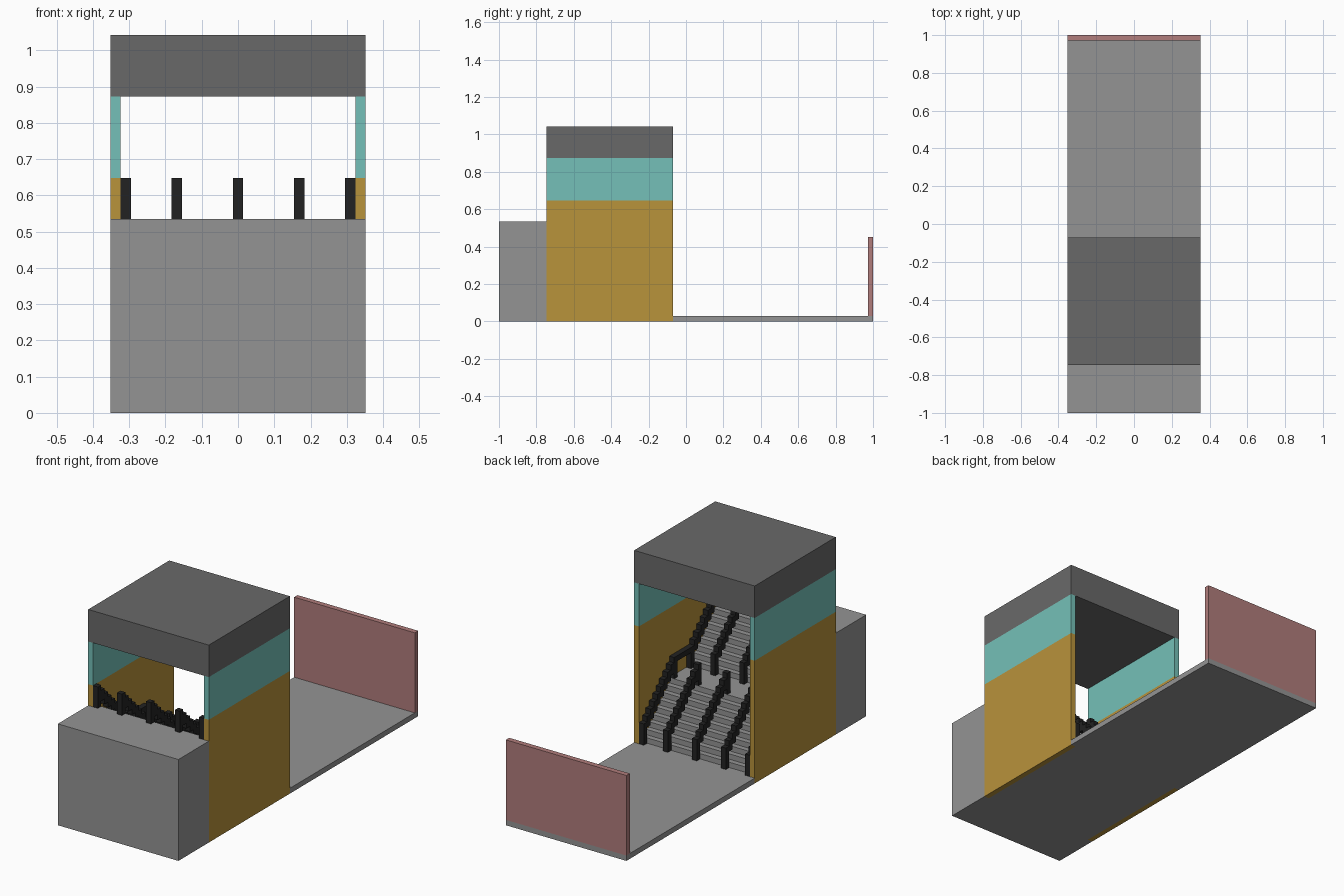
import bpy, bmesh

cube = bpy.data.objects.get("Cube")
if cube:
    bpy.data.objects.remove(cube, do_unlink=True)

U = 2 / 71            # one grid unit: the model is 25 x 71 x 37 units


def linear(c):
    c /= 255
    return c / 12.92 if c <= 0.04045 else ((c + 0.055) / 1.055) ** 2.4


def material(name, *rgb):
    m = bpy.data.materials.new(name)
    m.use_nodes = True
    col = [linear(c) for c in rgb] + [1.0]
    m.diffuse_color = col
    m.node_tree.nodes["Principled BSDF"].inputs["Base Color"].default_value = col
    return m


STONE = material("stone grey", 148, 148, 148)
ROOF = material("dark grey", 105, 105, 105)
TEAL = material("teal", 117, 192, 184)
GOLD = material("ochre", 185, 147, 59)
RED = material("dusty red", 177, 125, 124)
BLACK = material("black", 34, 34, 34)


def extrude_profile(name, outline, x0, x1, mat):
    """Extrude a side outline of (y, z) grid points from x0 to x1."""
    bm = bmesh.new()
    pt = lambda x, y, z: ((x - 12.5) * U, y * U - 1, z * U)
    face = bm.faces.new([bm.verts.new(pt(x0, y, z)) for y, z in outline])
    ext = bmesh.ops.extrude_face_region(bm, geom=[face])
    moved = [g for g in ext["geom"] if isinstance(g, bmesh.types.BMVert)]
    bmesh.ops.translate(bm, verts=moved, vec=((x1 - x0) * U, 0, 0))
    bmesh.ops.recalc_face_normals(bm, faces=bm.faces)
    me = bpy.data.meshes.new(name)
    bm.to_mesh(me)
    bm.free()
    me.materials.append(mat)
    ob = bpy.data.objects.new(name, me)
    bpy.context.collection.objects.link(ob)
    return ob


def box(name, x0, x1, y0, y1, z0, z1, mat):
    return extrude_profile(name, [(y0, z0), (y1, z0), (y1, z1), (y0, z1)], x0, x1, mat)


def stepped(columns):
    """Outline around neighbouring columns given as (y, low, high)."""
    top, bottom = [], []
    for y, lo, hi in columns:
        top += [(y, hi), (y + 1, hi)]
        bottom += [(y, lo), (y + 1, lo)]
    pts = []
    for p in top + bottom[::-1]:
        if not pts or pts[-1] != p:
            pts.append(p)
    return pts


def tread(y):
    """Height of the stairs at a column: two flights with a landing between."""
    return 28 - y if y < 18 else 10 if y <= 23 else 33 - y


# Ground slab, upper platform and stairs
box("floor_slab", 0, 25, 33, 71, 0, 1, STONE)
box("upper_platform", 0, 25, 0, 9, 0, 19, STONE)
extrude_profile("stairs", stepped([(y, 0, tread(y)) for y in range(9, 33)]), 1, 24, STONE)

# Side walls with a teal upper band, and the roof block
for side, x in (("right", 0), ("left", 24)):
    box(side + "_wall_lower", x, x + 1, 9, 33, 0, 23, GOLD)
    box(side + "_wall_upper", x, x + 1, 9, 33, 23, 31, TEAL)
box("roof", 0, 25, 9, 33, 31, 37, ROOF)

# Low end wall
box("end_wall", 0, 25, 70, 71, 1, 16, RED)


# Handrails: full posts at the flight ends, open stepped rail between
def rail_column(y):
    h = tread(y)
    if y in (9, 18, 23, 32):
        return (y, h, h + 4)
    return (y, h + (3 if 18 < y < 23 else 2), h + 4)


for x in (1, 23):        # outer rails run on across the landing
    extrude_profile("outer_handrail", stepped([rail_column(y) for y in range(9, 33)]),
                    x, x + 1, BLACK)
for x in (6, 12, 18):    # inner rails leave the landing open
    for flight, span in (("upper", range(9, 19)), ("lower", range(23, 33))):
        extrude_profile(flight + "_handrail", stepped([rail_column(y) for y in span]),
                        x, x + 1, BLACK)
